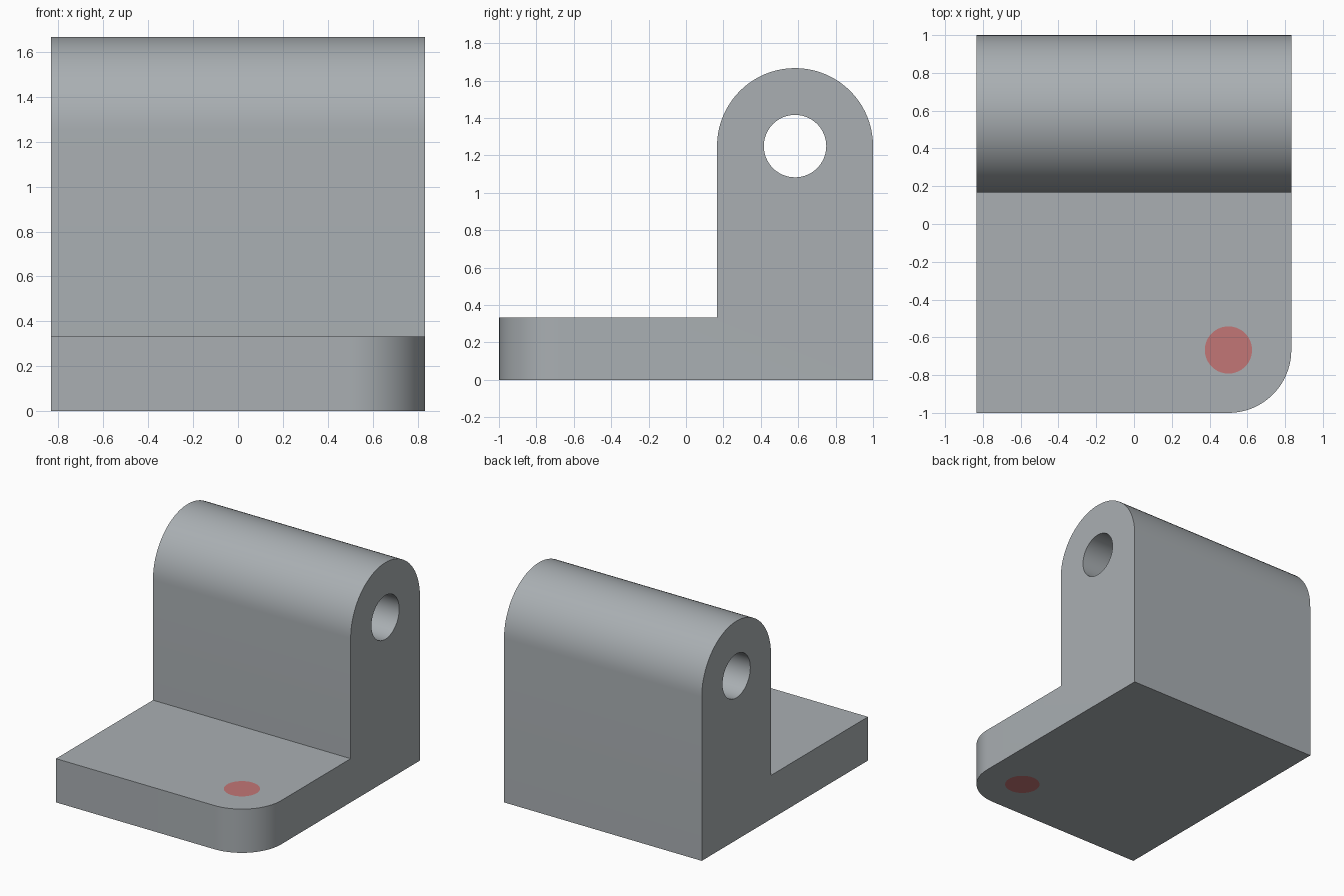
import bpy, bmesh
from math import pi, cos, sin, radians

if "Cube" in bpy.data.objects:
    bpy.data.objects.remove(bpy.data.objects["Cube"], do_unlink=True)

HALF_W = 0.833          # half width along x
BASE_H = 0.333          # thickness of the foot
PIVOT = (0.583, 1.25)   # y, z of the rounded head and its bore
HEAD_R = 0.417
PIN = (0.5, -0.667)     # x, y of the pin and of the rounded corner


def material(name, color):
    mat = bpy.data.materials.new(name)
    mat.use_nodes = True
    mat.diffuse_color = color
    mat.node_tree.nodes["Principled BSDF"].inputs["Base Color"].default_value = color
    return mat


def cylinder(name, radius, depth, location, rotation=(0, 0, 0)):
    bpy.ops.mesh.primitive_cylinder_add(vertices=64, radius=radius, depth=depth,
                                        location=location, rotation=rotation)
    obj = bpy.context.object
    obj.name = name
    return obj


def smooth(obj):
    bpy.ops.object.select_all(action='DESELECT')
    obj.select_set(True)
    bpy.context.view_layer.objects.active = obj
    bpy.ops.object.shade_smooth_by_angle(angle=radians(30))


def cut(obj, cutter):
    cutter.hide_render = True
    mod = obj.modifiers.new("cut", 'BOOLEAN')
    mod.operation = 'DIFFERENCE'
    mod.solver = 'EXACT'
    mod.object = cutter
    bpy.context.view_layer.objects.active = obj
    bpy.ops.object.modifier_apply(modifier=mod.name)
    bpy.data.objects.remove(cutter, do_unlink=True)


grey = material("steel grey", (0.40, 0.43, 0.45, 1))
red = material("muted red", (0.54, 0.18, 0.18, 1))

# Bracket body: side profile with a round head, extruded across the width
arc = [(PIVOT[0] + HEAD_R * cos(pi * i / 40), PIVOT[1] + HEAD_R * sin(pi * i / 40))
       for i in range(41)]
profile = [(-1, 0), (1, 0)] + arc + [(PIVOT[0] - HEAD_R, BASE_H), (-1, BASE_H)]
bm = bmesh.new()
side = bm.faces.new([bm.verts.new((-HALF_W, y, z)) for y, z in profile])
ext = bmesh.ops.extrude_face_region(bm, geom=[side])
bmesh.ops.translate(bm, vec=(2 * HALF_W, 0, 0),
                    verts=[v for v in ext["geom"] if isinstance(v, bmesh.types.BMVert)])

# Rounded front left corner of the foot
corner = [e for e in bm.edges if all(v.co.x > 0 and v.co.y < -0.99 for v in e.verts)]
bmesh.ops.bevel(bm, geom=corner, offset=HALF_W - PIN[0], segments=20,
                profile=0.5, affect='EDGES')
bmesh.ops.recalc_face_normals(bm, faces=bm.faces)
mesh = bpy.data.meshes.new("bracket")
bm.to_mesh(mesh)
bm.free()
bracket = bpy.data.objects.new("bracket", mesh)
bpy.context.collection.objects.link(bracket)
mesh.materials.append(grey)

# Bore through the head and socket through the foot
cut(bracket, cylinder("bore_cutter", 0.167, 3, (0, *PIVOT), (0, pi / 2, 0)))
cut(bracket, cylinder("socket_cutter", 0.125, 1, (*PIN, 0)))
smooth(bracket)

# Flush pin filling the socket
pin = cylinder("pin", 0.125, BASE_H, (*PIN, BASE_H / 2))
pin.data.materials.append(red)
smooth(pin)
